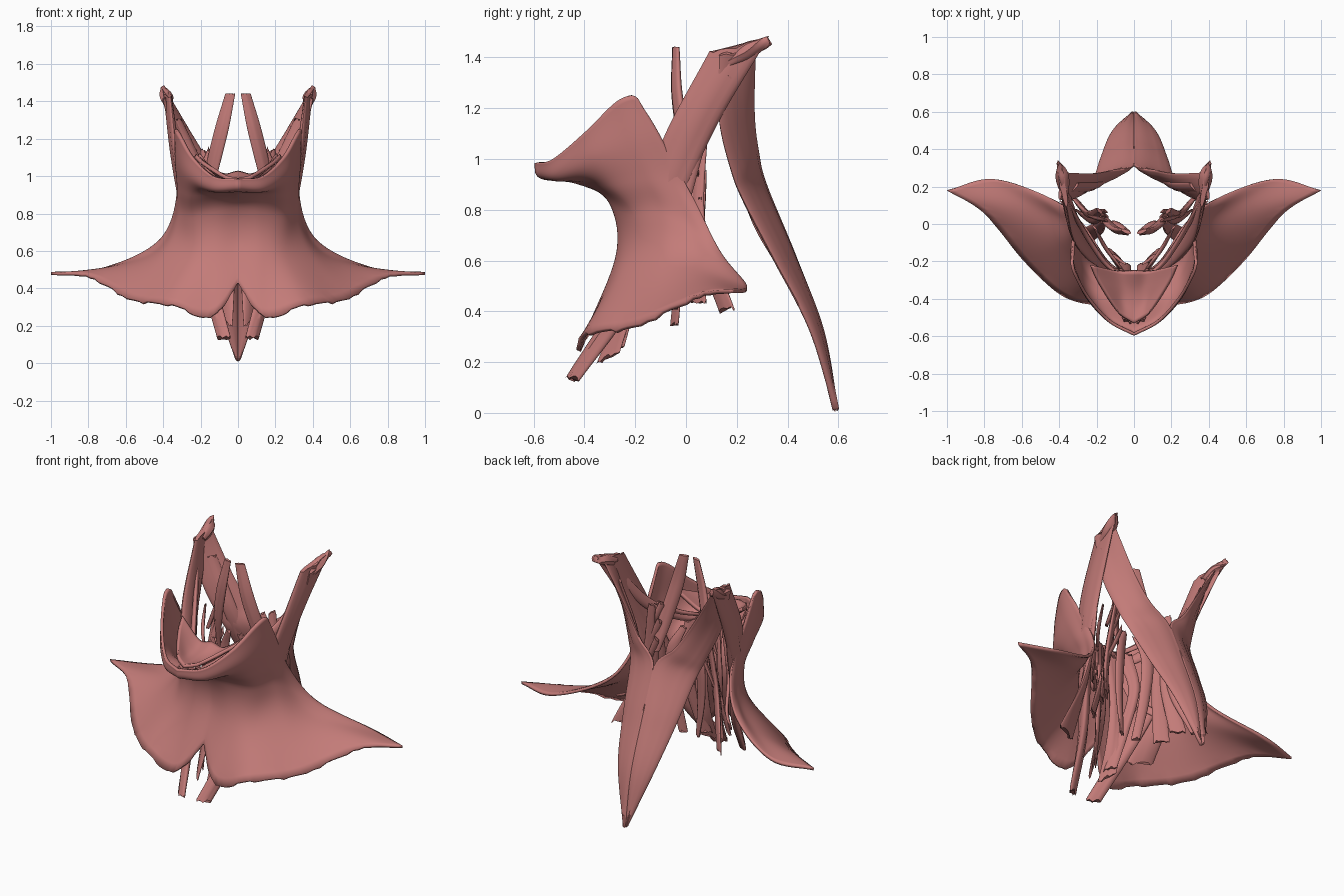
import bpy, math, random
from mathutils import Vector

random.seed(4)
mat = bpy.data.materials.new("muscle_red")
mat.diffuse_color = (0.55, 0.20, 0.19, 1)


def spline(pts, n):
    """Sample a Catmull-Rom curve through pts at n+1 places."""
    p = [Vector(q) for q in pts]
    p = [2 * p[0] - p[1]] + p + [2 * p[-1] - p[-2]]
    out = []
    for k in range(n + 1):
        s = k / n * (len(p) - 3)
        i = min(int(s), len(p) - 4)
        t = s - i
        a, b, c, d = p[i:i + 4]
        out.append(0.5 * (2 * b + (c - a) * t + (2 * a - 5 * b + 4 * c - d) * t * t
                          + (3 * b - a - 3 * c + d) * t ** 3))
    return out


def finish(name, verts, faces, solid=0):
    """Make a smooth object mirrored across x = 0."""
    me = bpy.data.meshes.new(name)
    me.from_pydata([tuple(v) for v in verts], [], faces)
    me.materials.append(mat)
    ob = bpy.data.objects.new(name, me)
    bpy.context.collection.objects.link(ob)
    m = ob.modifiers.new("mirror", 'MIRROR')
    m.use_clip = True
    m.merge_threshold = 0.002
    if solid:
        s = ob.modifiers.new("thickness", 'SOLIDIFY')
        s.thickness = solid
        s.offset = 0
    bpy.ops.object.select_all(action='DESELECT')
    bpy.context.view_layer.objects.active = ob
    ob.select_set(True)
    bpy.ops.object.shade_smooth_by_angle(angle=math.radians(50))
    return ob


def sheet(name, columns, nu=48, nv=40, thick=0.016, ragged=0.0):
    """Thin sheet lofted through several columns of points."""
    cols = [spline(c, nv) for c in columns]
    rows = [spline([c[j] for c in cols], nu) for j in range(nv + 1)]
    for i in range(1, nu - 8):
        rows[-1][i].z += random.uniform(-ragged, ragged)
    for r in rows:
        r[0].x = 0
    w = nu + 1
    faces = [(j * w + i, j * w + i + 1, (j + 1) * w + i + 1, (j + 1) * w + i)
             for j in range(nv) for i in range(nu)]
    return finish(name, [v for r in rows for v in r], faces, thick)


def strap(name, edge_a, edge_b, thick=0.02, n=36, half=10, ragged=0.012):
    """Fibrous muscle band with a lens section spanning two edge curves."""
    A, B = spline(edge_a, n), spline(edge_b, n)
    ring = 2 * half
    groove = [random.uniform(0.8, 1.15) for _ in range(ring)]
    fray = [random.uniform(-ragged, ragged) for _ in range(half + 1)]
    verts, faces = [], []
    for j in range(n + 1):
        lo, hi = max(j - 1, 0), min(j + 1, n)
        tan = (A[hi] + B[hi] - A[lo] - B[lo]).normalized()
        nor = (B[j] - A[j]).cross(tan).normalized()
        belly = 0.55 + 0.45 * math.sin(math.pi * j / n)
        for k in range(ring):
            ang = 2 * math.pi * k / ring
            t = 0.5 - 0.5 * math.cos(ang)
            p = A[j].lerp(B[j], t) + nor * math.sin(ang) * thick * belly * groove[k]
            if j in (0, n):
                p += tan * fray[k if k <= half else ring - k]
            p.x = max(p.x, 0)
            verts.append(p)
    for j in range(n):
        for k in range(ring):
            k2 = (k + 1) % ring
            faces.append((j * ring + k, j * ring + k2, (j + 1) * ring + k2, (j + 1) * ring + k))
    faces += [tuple(range(ring))[::-1], tuple(n * ring + k for k in range(ring))]
    return finish(name, verts, faces)


# broad superficial neck sheet: jaw rim at top, shoulder wings at bottom
sheet("neck_sheet", [
    [(0, -.59, .985), (0, -.57, .93), (0, -.43, .91), (0, -.30, .84), (0, -.255, .66), (0, -.33, .43)],
    [(.13, -.52, 1.00), (.14, -.50, .93), (.13, -.38, .91), (.12, -.28, .81), (.13, -.27, .60), (.14, -.42, .25)],
    [(.24, -.40, 1.10), (.26, -.37, 1.0), (.25, -.29, .9), (.24, -.21, .78), (.25, -.23, .58), (.36, -.39, .31)],
    [(.31, -.28, 1.22), (.32, -.22, 1.07), (.31, -.15, .92), (.31, -.09, .78), (.37, -.10, .60), (.57, -.21, .34)],
    [(.33, -.22, 1.25), (.33, -.13, 1.1), (.32, -.05, .90), (.36, .03, .71), (.50, .07, .56), (.80, .06, .46)],
    [(.33, -.19, 1.24), (.32, -.09, 1.06), (.33, .04, .82), (.45, .14, .62), (.75, .24, .495), (1.0, .18, .48)]],
    ragged=.008)

# side neck muscle: skull behind the ear to breastbone and collarbone
strap("side_neck_sternal",
      [(.36, .09, 1.42), (.32, -.09, 1.08), (.23, -.20, .75), (.12, -.30, .42), (.04, -.47, .14)],
      [(.40, .32, 1.47), (.34, .12, 1.13), (.29, -.04, .78), (.19, -.21, .42), (.11, -.42, .13)], .03)
strap("side_neck_clavicular",
      [(.33, .02, 1.15), (.28, -.08, .85), (.22, -.18, .6), (.20, -.30, .36)],
      [(.34, .10, 1.15), (.31, .02, .85), (.32, -.06, .6), (.34, -.24, .38)], .018)
strap("mastoid_tip", [(.355, .17, 1.42), (.37, .25, 1.46), (.385, .32, 1.46)],
      [(.39, .18, 1.37), (.40, .25, 1.40), (.415, .33, 1.475)], .035, n=12)

# back of neck: two bands converging into one tip on the midline
strap("back_neck_band",
      [(.37, .275, 1.43), (.22, .27, 1.18), (.12, .285, 1.03), (0, .315, .90), (0, .43, .62), (0, .54, .32),
       (0, .592, .01)],
      [(.40, .13, 1.41), (.34, .13, 1.16), (.26, .18, .95), (.22, .23, .83), (.18, .35, .60), (.12, .49, .33),
       (.014, .587, .02)], .022, n=60, half=14, ragged=0.004)
strap("back_neck_deep_band", [(.30, .22, 1.30), (.17, .23, 1.02), (.08, .31, .76), (.05, .38, .58)],
      [(.34, .17, 1.30), (.24, .18, 1.02), (.17, .26, .76), (.11, .36, .58)], .016)

# deep muscles in front of the spine
strap("deep_front_long", [(.015, -.05, 1.44), (.05, -.05, 1.25), (.10, -.02, 1.05), (.15, .04, .85)],
      [(.068, -.03, 1.44), (.125, -.02, 1.25), (.17, .02, 1.05), (.19, .07, .85)], .018, ragged=0.003)
strap("deep_front_inner", [(.02, -.04, 1.0), (.06, -.01, .85), (.06, -.03, .6), (.03, -.06, .35)],
      [(.06, -.03, 1.0), (.13, .01, .85), (.12, -.01, .6), (.07, -.03, .35)], .016)

# rib and shoulder-blade lifters fanning outward on each side
for i, (tx, ty, tz, mx, my, bx, by, bz) in enumerate([
        (.15, .01, .90, .19, -.02, .25, -.06, .41),
        (.16, .04, .98, .22, .02, .28, .05, .43),
        (.17, .07, 1.12, .24, .05, .34, .16, .40)]):
    strap("scalene_band_%d" % (i + 1),
          [(tx, ty - .015, tz), (mx - .025, my - .025, .72), (bx - .035, by - .03, bz)],
          [(tx + .03, ty + .015, tz + .02), (mx + .025, my + .025, .74), (bx + .035, by + .03, bz + .01)], .016)

# short slips reaching the neck vertebrae
for i in range(3):
    z = 1.12 - i * .1
    strap("vertebra_slip_%d" % (i + 1), [(.14, .01 + i * .025, z), (.22, .03 + i * .01, z - .18)],
          [(.16, .03 + i * .025, z + .03), (.25, .05 + i * .01, z - .18)], .01, n=10, half=5)

# throat straps from the tongue bone to the breastbone
strap("throat_strap", [(.02, -.27, .97), (.015, -.23, .65), (.02, -.27, .4), (.03, -.35, .20)],
      [(.08, -.25, .97), (.08, -.21, .65), (.09, -.22, .4), (.09, -.26, .24)], .014)
strap("throat_deep_strap", [(.04, -.22, .97), (.10, -.17, .75), (.07, -.22, .5), (.03, -.30, .25)],
      [(.12, -.16, .97), (.15, -.13, .75), (.12, -.18, .5), (.08, -.24, .27)], .014)
strap("throat_side_strap", [(.06, -.26, .96), (.14, -.20, .7), (.25, -.05, .55), (.38, .10, .53)],
      [(.10, -.24, .97), (.18, -.17, .72), (.27, -.01, .57), (.39, .12, .55)], .01)

# floor of the mouth and the slings that hold the tongue bone
sheet("mouth_floor", [
    [(0, -.53, .98), (0, -.44, .97), (0, -.35, .98), (0, -.25, 1.02)],
    [(.05, -.50, .99), (.07, -.41, .98), (.08, -.33, .99), (.09, -.25, 1.01)],
    [(.08, -.48, 1.0), (.14, -.39, 1.04), (.20, -.29, 1.08), (.23, -.22, 1.11)]], 16, 16, .02)
strap("chin_sling", [(.015, -.53, .95), (.03, -.42, .935), (.07, -.28, .96)],
      [(.06, -.51, .95), (.10, -.40, .935), (.11, -.27, .98)], .016)
strap("jaw_sling_rear", [(.37, .14, 1.35), (.27, -.03, 1.12), (.16, -.20, 1.0), (.08, -.27, .97)],
      [(.38, .18, 1.31), (.29, -.01, 1.06), (.18, -.18, .95), (.10, -.26, .94)], .016)
strap("stylus_sling", [(.20, -.03, 1.12), (.14, -.14, 1.04), (.06, -.24, 1.0)],
      [(.22, -.01, 1.10), (.16, -.12, 1.02), (.08, -.23, .98)], .01)
